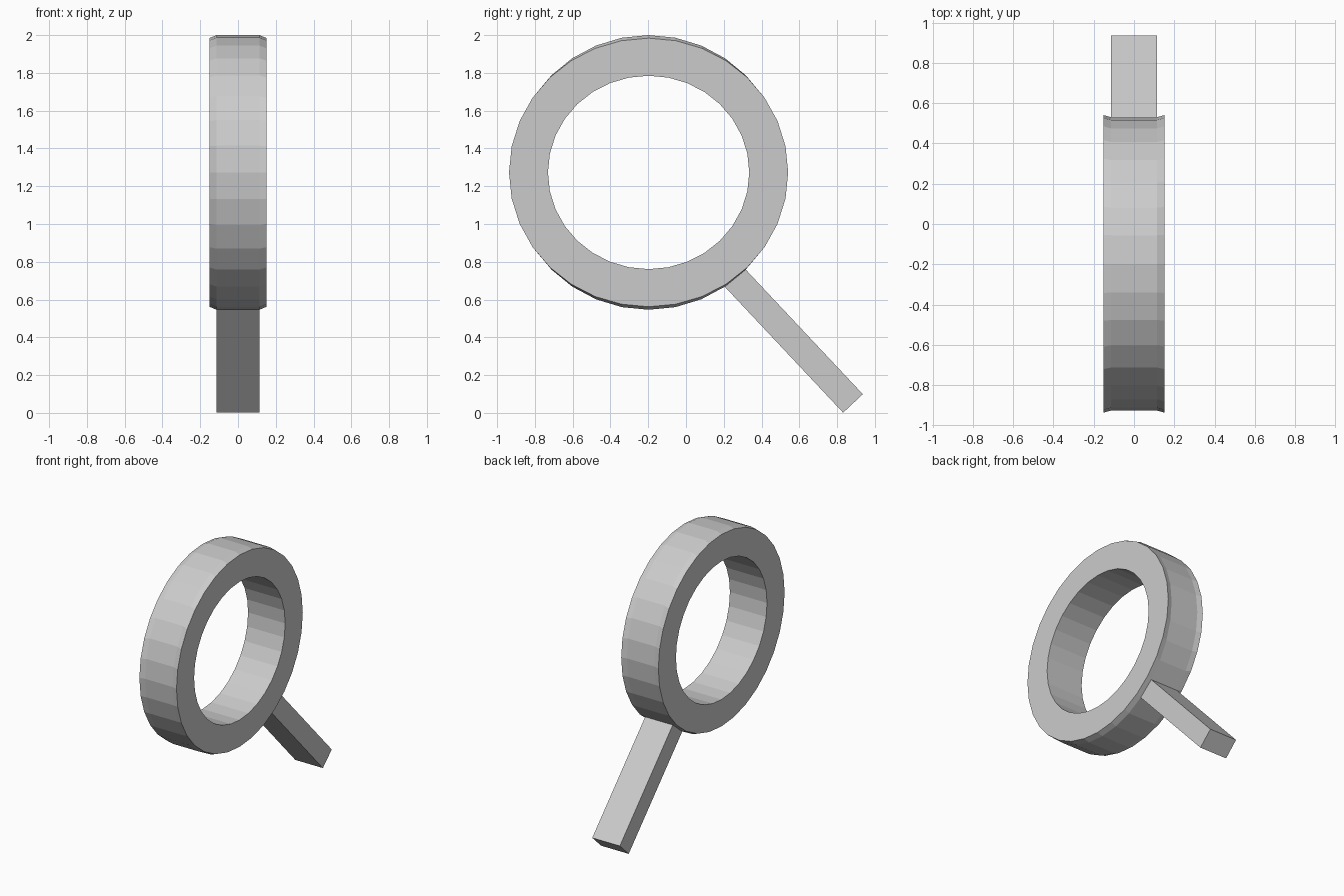
import bpy, bmesh
from math import sin, cos, pi, atan2, hypot

if "Cube" in bpy.data.objects:
    bpy.data.objects.remove(bpy.data.objects["Cube"])

SEG = 32
CY, CZ = -0.198, 1.273


def finish(bm, name):
    bmesh.ops.recalc_face_normals(bm, faces=bm.faces)
    mesh = bpy.data.meshes.new(name)
    bm.to_mesh(mesh)
    bm.free()
    obj = bpy.data.objects.new(name, mesh)
    bpy.context.collection.objects.link(obj)
    return obj


# Ring: closed loft of loops (x, y radius, z radius)
loops = [(-0.152, 0.533, 0.512), (-0.152, 0.739, 0.711),
         (-0.113, 0.728, 0.727), (0.113, 0.728, 0.727),
         (0.152, 0.739, 0.711), (0.152, 0.533, 0.512)]
bm = bmesh.new()
rings = [[bm.verts.new((x, CY + ry * cos(2 * pi * i / SEG), CZ + rz * sin(2 * pi * i / SEG)))
          for i in range(SEG)] for x, ry, rz in loops]
for a, b in zip(rings, rings[1:] + rings[:1]):
    for i in range(SEG):
        j = (i + 1) % SEG
        bm.faces.new((a[i], a[j], b[j], b[i]))
finish(bm, "ring")

# Handle: slanted bar running from the ring down to the ground
y0, z0, y1, z1 = 0.245, 0.73, 0.884, 0.05
bm = bmesh.new()
bmesh.ops.create_cube(bm, size=1)
handle = finish(bm, "handle")
handle.location = (0, (y0 + y1) / 2, (z0 + z1) / 2)
handle.rotation_euler = (atan2(z1 - z0, y1 - y0), 0, 0)
handle.scale = (0.226, hypot(y1 - y0, z1 - z0), 0.143)
